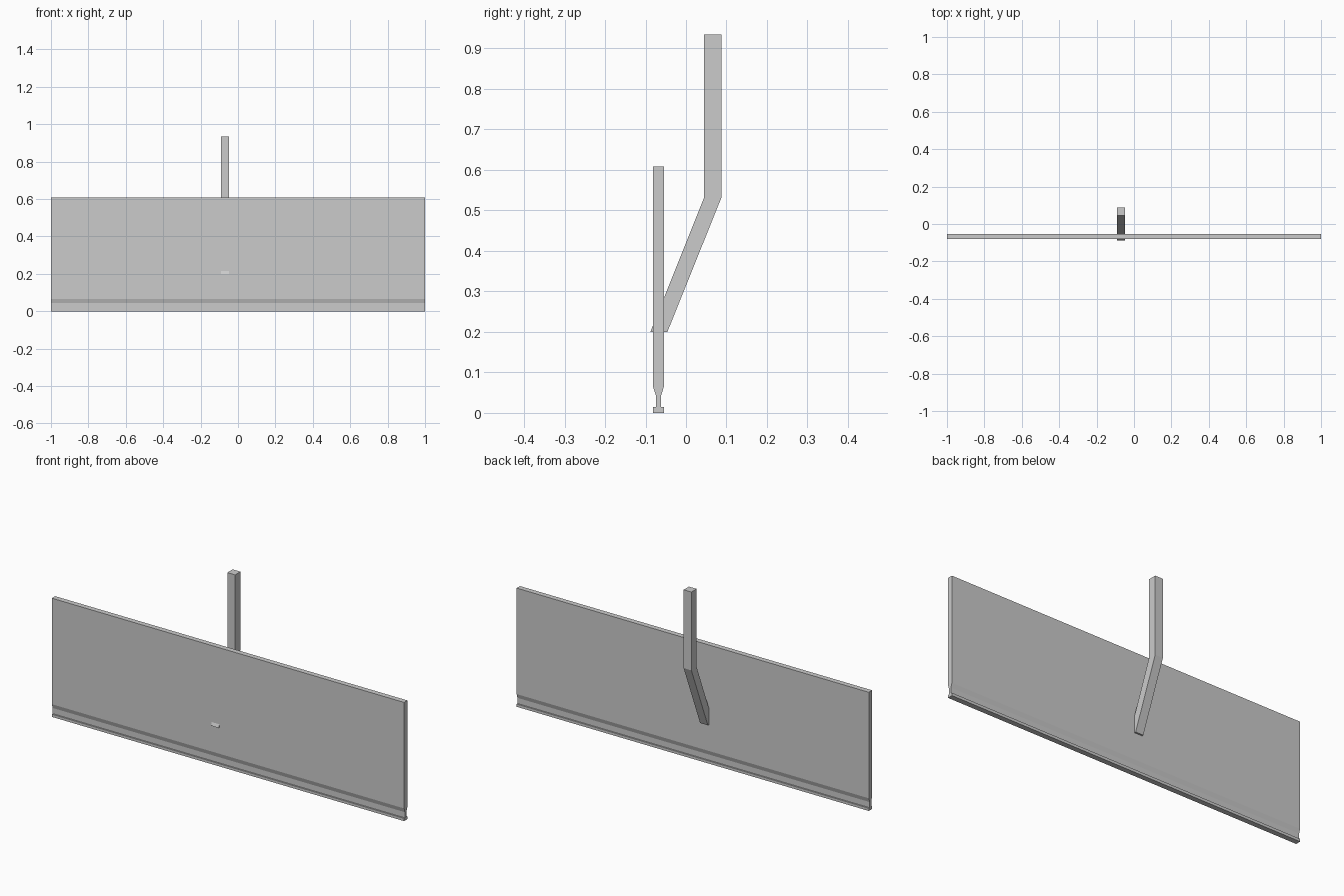
import bpy
import bmesh

cube = bpy.data.objects.get("Cube")
if cube:
    bpy.data.objects.remove(cube, do_unlink=True)

grey = bpy.data.materials.new("plain grey")
grey.use_nodes = True
colour = (0.6, 0.6, 0.6, 1)
grey.diffuse_color = colour
grey.node_tree.nodes["Principled BSDF"].inputs["Base Color"].default_value = colour


def extrude_profile(name, profile, x_min, x_max):
    """Sweep a closed (y, z) outline along x."""
    bm = bmesh.new()
    face = bm.faces.new([bm.verts.new((x_min, y, z)) for y, z in profile])
    swept = bmesh.ops.extrude_face_region(bm, geom=[face], use_keep_orig=True)
    moved = [v for v in swept["geom"] if isinstance(v, bmesh.types.BMVert)]
    bmesh.ops.translate(bm, verts=moved, vec=(x_max - x_min, 0, 0))
    bmesh.ops.recalc_face_normals(bm, faces=bm.faces)
    mesh = bpy.data.meshes.new(name)
    bm.to_mesh(mesh)
    bm.free()
    mesh.materials.append(grey)
    obj = bpy.data.objects.new(name, mesh)
    bpy.context.collection.objects.link(obj)
    return obj


# Wide panel with a narrow neck and a foot strip, mirrored about its mid plane
mid = -0.068
half = [(0.0135, 0), (0.0135, 0.014), (0.0065, 0.014),
        (0.0065, 0.043), (0.0135, 0.065), (0.0135, 0.609)]
panel = [(mid + w, z) for w, z in half] + [(mid - w, z) for w, z in reversed(half)]
extrude_profile("panel", panel, -1, 1)

# Bent support post, its slanted foot passing through the panel
post = [(-0.088, 0.2), (-0.046, 0.2), (0.088, 0.533),
        (0.088, 0.935), (0.045, 0.935), (0.045, 0.533)]
extrude_profile("support_post", post, -0.092, -0.048)
